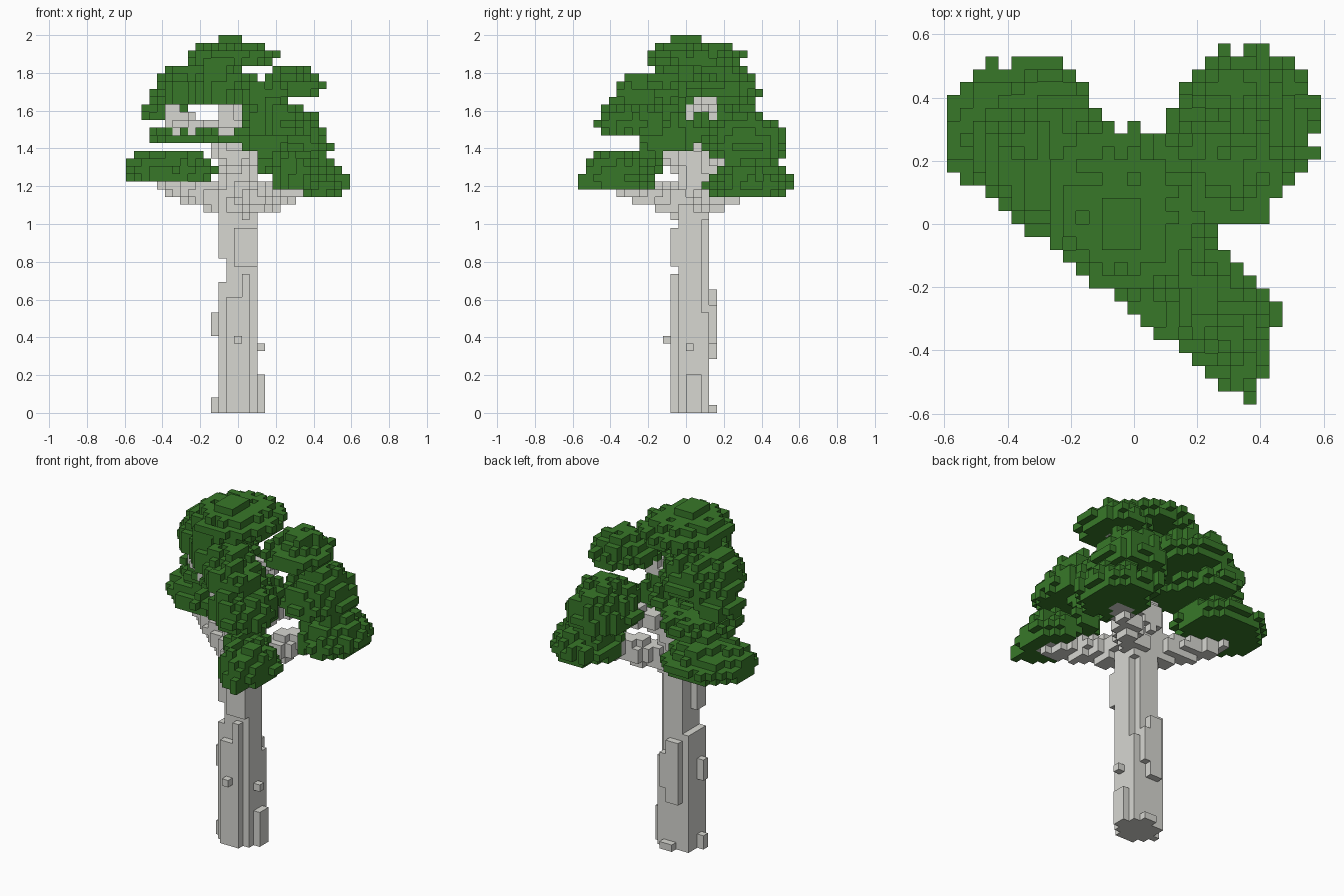
import bpy, bmesh, math, random
from mathutils import Vector

random.seed(7)
if "Cube" in bpy.data.objects:
    bpy.data.objects.remove(bpy.data.objects["Cube"])

V = 2 / 49  # edge of one block


def material(name, rgb):
    m = bpy.data.materials.new(name)
    m.use_nodes = True
    m.diffuse_color = (*rgb, 1)
    m.node_tree.nodes["Principled BSDF"].inputs["Base Color"].default_value = (*rgb, 1)
    return m


bark = material("pale_bark", (0.68, 0.68, 0.64))
leaf = material("leaf_green", (0.039, 0.187, 0.022))


def centre(c):
    return Vector((c[0] * V, (c[1] + 0.5) * V, (c[2] + 0.5) * V))


def box(irange, jrange, krange):
    return {(i, j, k) for i in irange for j in jrange for k in krange}


GRID = sorted(box(range(-14, 15), range(-14, 14), range(49)))


def limb(points, r0, r1):
    """Blocks near a tapering path."""
    pts = [Vector(p) for p in points]
    cells = set()
    steps = 24
    for n, (a, b) in enumerate(zip(pts, pts[1:])):
        for s in range(steps + 1):
            t = s / steps
            p = a.lerp(b, t)
            r = r0 + (r1 - r0) * (n + t) / (len(pts) - 1)
            reach = math.ceil(r / V) + 1
            mid = (round(p.x / V), round(p.y / V - 0.5), round(p.z / V - 0.5))
            near = box(*(range(m - reach, m + reach + 1) for m in mid))
            cells |= {c for c in near if (centre(c) - p).length < r}
    return cells


def dome(cx, cy, rx, ry, z0, z1):
    """Leaf cluster with a ragged top and a raised rim."""
    cells = set()
    rough = {}
    for c in GRID:
        p = centre(c)
        if not z0 - V < p.z < z1 + V:
            continue
        col = (c[0], c[1])
        if col not in rough:
            rough[col] = (random.uniform(-0.12, 0.12), random.choice((-V, 0, 0, 0)))
        q = ((p.x - cx) / rx) ** 2 + ((p.y - cy) / ry) ** 2 + rough[col][0]
        # trim to the overall heart-shaped plan
        if q > 1 or p.y < -0.8 * p.x - 0.285 or p.y > 0.29 + abs(p.x - 0.04) * 1.3:
            continue
        top = z0 + (z1 - z0) * math.sqrt(1 - max(q, 0) ** 1.2) + rough[col][1]
        low = z0 + (V if q > 0.8 else 0)
        if low <= p.z <= max(top, low + V):
            cells.add(c)
    return cells


# trunk: square-ish core with thin bark plates on its sides
trunk = box(range(-1, 3), range(-1, 3), range(28)) - box((2,), (2,), range(28))
trunk -= box((2,), range(-1, 3), range(26, 28))
for plate in (
    ((-2,), (-1, 0, 1, 2), range(17)), ((-2,), (-1, 0), range(20, 26)),
    ((-1, 0, 1), (-2,), range(15)), ((0, 1, 2), (-2,), range(19, 24)),
    ((1,), (-2,), range(15, 18)), ((2,), (2,), range(13)),
    ((3,), (0, 1), range(5)), ((3,), (0,), (8,)),
    ((-1, 0), (3,), range(7, 16)), ((1,), (3,), range(9, 14)), ((0, 1), (3,), (0,)),
    ((-3,), (0,), (0, 1)), ((-3,), (0,), range(10, 13)), ((0,), (-3,), (9,)),
):
    trunk |= box(*plate)

# limbs carrying the leaf clusters
base = (0, 0.02, 1.1)
branches = set()
for path, r0, r1 in (
    ((base, (-0.18, 0.1, 1.15), (-0.4, 0.22, 1.22)), 0.09, 0.05),
    ((base, (0.14, -0.16, 1.16), (0.3, -0.35, 1.2)), 0.09, 0.05),
    ((base, (0.18, 0.16, 1.14), (0.38, 0.32, 1.21)), 0.09, 0.05),
    ((base, (0, 0.06, 1.28), (-0.03, -0.04, 1.42)), 0.1, 0.11),
    (((-0.03, -0.04, 1.38), (-0.05, -0.03, 1.55), (-0.05, 0, 1.75)), 0.08, 0.04),
    (((-0.05, -0.03, 1.48), (-0.2, 0.04, 1.52), (-0.35, 0.12, 1.53),
      (-0.37, 0.12, 1.64)), 0.06, 0.04),
    (((-0.03, -0.04, 1.42), (0.2, -0.25, 1.51)), 0.06, 0.04),
    (((0, 0.04, 1.3), (0.28, 0.3, 1.4)), 0.07, 0.04),
    (((-0.03, 0, 1.55), (0.26, 0.14, 1.71)), 0.05, 0.04),
):
    branches |= limb(path, r0, r1)
branches -= trunk

# leaf clusters: centre x, y, radius x, y, bottom, top
clusters = {
    "low_back_right_leaves": ((-0.36, 0.285, 0.25, 0.23, 1.22, 1.4),),
    "low_front_leaves": ((0.31, -0.36, 0.14, 0.21, 1.17, 1.4),
                         (0.2, -0.22, 0.11, 0.12, 1.28, 1.41)),
    "low_back_left_leaves": ((0.4, 0.33, 0.19, 0.22, 1.14, 1.35),
                             (0.31, 0.32, 0.19, 0.22, 1.34, 1.59)),
    "middle_leaves": ((0.22, -0.28, 0.17, 0.21, 1.48, 1.66),
                      (-0.27, 0.24, 0.2, 0.24, 1.42, 1.53),
                      (0.0, 0.0, 0.2, 0.23, 1.41, 1.5),
                      (0.14, -0.1, 0.14, 0.17, 1.4, 1.68),
                      (0.12, 0.05, 0.1, 0.12, 1.44, 1.6),
                      (-0.4, 0.25, 0.11, 0.13, 1.55, 1.68)),
    "upper_side_leaves": ((0.28, 0.17, 0.18, 0.2, 1.67, 1.83),),
    "crown_leaves": ((-0.24, 0.17, 0.22, 0.23, 1.63, 1.86),
                     (-0.1, -0.02, 0.17, 0.23, 1.62, 1.86),
                     (0.03, -0.12, 0.15, 0.17, 1.62, 1.8),
                     (0.15, -0.26, 0.13, 0.16, 1.63, 1.78),
                     (-0.04, 0.05, 0.24, 0.26, 1.83, 1.98)),
}
parts = {"trunk": (trunk, bark), "branches": (branches, bark)}
taken = trunk | branches
for name, domes in clusters.items():
    cells = set()
    for d in domes:
        cells |= dome(*d)
    parts[name] = (cells - taken, leaf)
    taken |= cells

# outermost leaf tufts
tufts = {
    "low_back_right_leaves": box((-14,), (5, 6, 7), (30, 32)) | box((-11, -9, -7, -6), (12,), (31,)),
    "low_front_leaves": box((9,), (-14, -13), (29,)) | box((11,), (-8, -7), (30,)),
    "low_back_left_leaves": box((14,), (5, 8), (29, 30)) | box((7, 9), (12, 13), (29, 30)),
    "crown_leaves": box((-2, -1, 0), (-2, -1, 0, 1), (48,)) | box((-3, -2, -1, 0, 1), (-1, 0, 1, 2), (47,)),
}
for name, extra in tufts.items():
    parts[name][0].update(extra - taken)
    taken |= extra

# skin each part with only its exposed block faces
AXES = [Vector(a) * s for a in ((1, 0, 0), (0, 1, 0), (0, 0, 1)) for s in (1, -1)]
for name, (cells, mat) in parts.items():
    bm = bmesh.new()
    verts = {}
    for c in sorted(cells):
        p = centre(c)
        for n in AXES:
            if tuple(int(a + b) for a, b in zip(c, n)) in taken:
                continue
            u = Vector((n.y, n.z, n.x))
            w = n.cross(u)
            quad = []
            for a, b in ((1, 1), (-1, 1), (-1, -1), (1, -1)):
                co = p + (n + u * a + w * b) * V / 2
                key = tuple(round(x / V * 2) for x in co)
                if key not in verts:
                    verts[key] = bm.verts.new(co)
                quad.append(verts[key])
            bm.faces.new(quad)
    mesh = bpy.data.meshes.new(name)
    bm.to_mesh(mesh)
    bm.free()
    mesh.materials.append(mat)
    bpy.context.collection.objects.link(bpy.data.objects.new(name, mesh))
